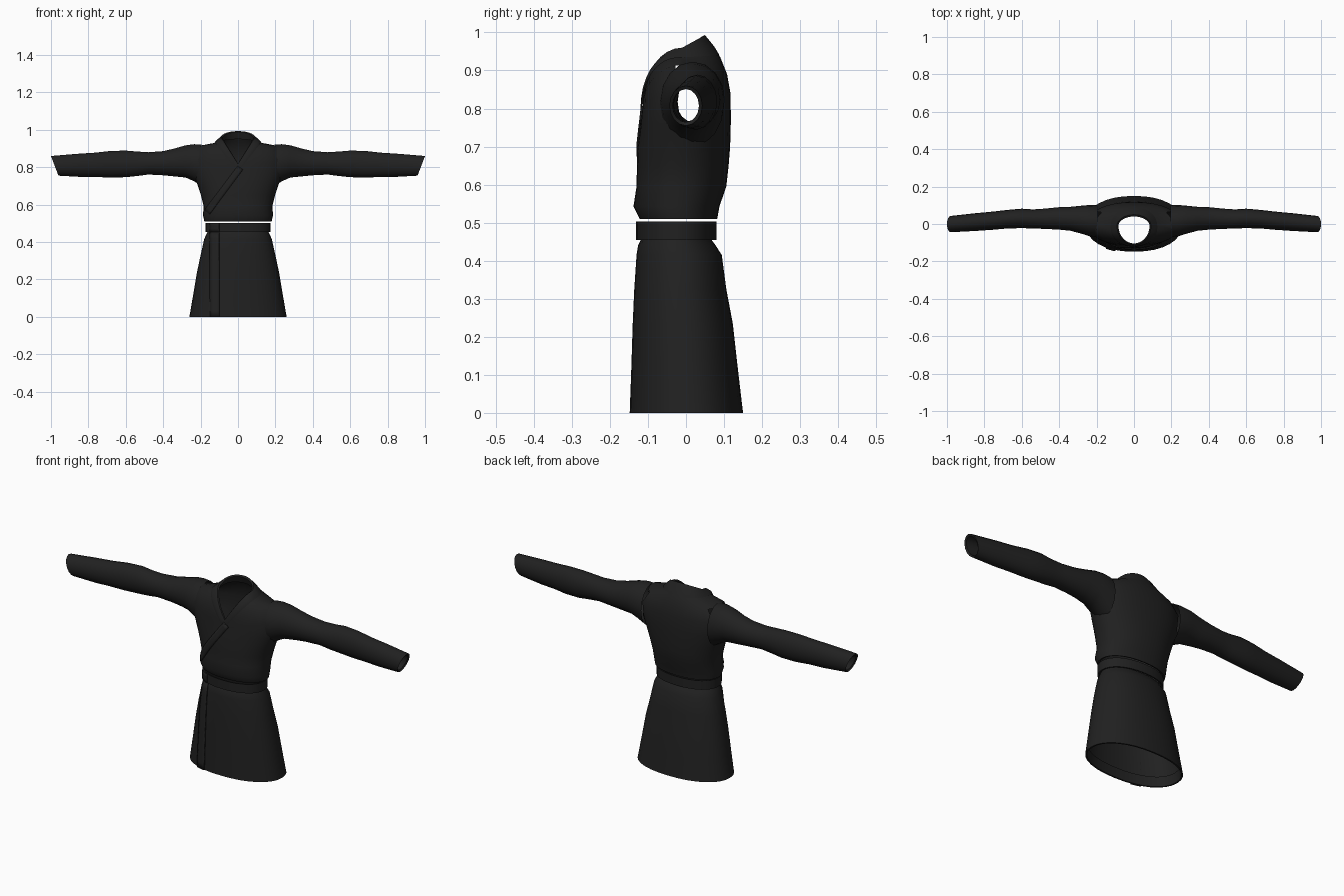
import bpy, bmesh, math
from mathutils import Vector
from mathutils.bvhtree import BVHTree

if "Cube" in bpy.data.objects:
    bpy.data.objects.remove(bpy.data.objects["Cube"])

cloth = bpy.data.materials.new("black cloth")
cloth.diffuse_color = (0.015, 0.015, 0.015, 1)
cloth.use_nodes = True
cloth.node_tree.nodes["Principled BSDF"].inputs["Base Color"].default_value = cloth.diffuse_color


def finish(name, bm, angle=40):
    bmesh.ops.recalc_face_normals(bm, faces=bm.faces)
    me = bpy.data.meshes.new(name)
    bm.to_mesh(me)
    bm.free()
    me.materials.append(cloth)
    ob = bpy.data.objects.new(name, me)
    bpy.context.collection.objects.link(ob)
    bpy.ops.object.select_all(action='DESELECT')
    ob.select_set(True)
    bpy.context.view_layer.objects.active = ob
    bpy.ops.object.shade_smooth_by_angle(angle=math.radians(angle))
    return ob


def loft(rings, close=False):
    """Skin a list of equally long point loops."""
    bm = bmesh.new()
    vs = [[bm.verts.new(p) for p in r] for r in rings]
    n = len(vs[0])
    pairs = list(zip(vs, vs[1:])) + ([(vs[-1], vs[0])] if close else [])
    for a, b in pairs:
        for i in range(n):
            j = (i + 1) % n
            bm.faces.new((a[i], a[j], b[j], b[i]))
    return bm


def ring(rx, yf, yb, z, zf=None, zb=None, yc=None, e=2.2, n=32):
    """Body loop: half width, front y, back y, side/front/back heights."""
    zf = z if zf is None else zf
    zb = z if zb is None else zb
    yc = (yf + yb) / 2 if yc is None else yc
    pts = []
    for i in range(n):
        a = 2 * math.pi * i / n
        c, s = math.cos(a), math.sin(a)
        c = math.copysign(abs(c) ** (2 / e), c)
        s = math.copysign(abs(s) ** (2 / e), s)
        if s < 0:
            pts.append((rx * c, yc + s * (yc - yf), zf + (z - zf) * abs(c)))
        else:
            pts.append((rx * c, yc + s * (yb - yc), z + (zb - z) * s))
    return pts


def plate(name, base, a, b, width, thick, lift, rows=14, cols=3):
    """Thin strip from a to b (x, z) that hugs the front of another part."""
    bvh = BVHTree.FromObject(base, bpy.context.evaluated_depsgraph_get())
    a, b = Vector(a), Vector(b)
    d = (b - a).normalized()
    side = Vector((-d.y, d.x)) * width
    bm = bmesh.new()
    grid = []
    for i in range(rows + 1):
        row = []
        for j in range(cols + 1):
            p = a.lerp(b, i / rows) + side * (j / cols - 0.5)
            hit = bvh.ray_cast(Vector((p.x, -1, p.y)), Vector((0, 1, 0)))[0]
            if hit is None or hit.y > 0:
                hit = bvh.find_nearest(Vector((p.x, -0.12, p.y)))[0]
            row.append(bm.verts.new((p.x, hit.y - lift, p.y)))
        grid.append(row)
    for r, q in zip(grid, grid[1:]):
        for j in range(cols):
            bm.faces.new((r[j], r[j + 1], q[j + 1], q[j]))
    ob = finish(name, bm)
    sol = ob.modifiers.new("thickness", 'SOLIDIFY')
    sol.thickness = thick
    sol.offset = 0
    return ob


# Jacket body, bloused over the belt and open at neck and armholes
bm = loft([
    ring(0.168, -0.11, 0.07, 0.515),
    ring(0.180, -0.122, 0.082, 0.510),
    ring(0.187, -0.138, 0.088, 0.543),
    ring(0.184, -0.130, 0.106, 0.595),
    ring(0.198, -0.129, 0.112, 0.65),
    ring(0.214, -0.127, 0.116, 0.70),
    ring(0.238, -0.120, 0.118, 0.76, 0.75, 0.77),
    ring(0.248, -0.116, 0.117, 0.85, 0.78, 0.84),
    ring(0.205, -0.114, 0.108, 0.915, 0.795, 0.89),
    ring(0.125, -0.112, 0.090, 0.930, 0.81, 0.935),
    ring(0.088, -0.106, 0.050, 0.953, 0.82, 0.985, yc=-0.01),
])
holes = [f for f in bm.faces if abs(f.calc_center_median().x) > 0.19
         and ((f.calc_center_median().y - 0.01) / 0.06) ** 2
         + ((f.calc_center_median().z - 0.83) / 0.075) ** 2 < 1]
bmesh.ops.delete(bm, geom=holes, context='FACES')
jacket = finish("jacket_body", bm, 50)

# Collar band following the V neck
finish("collar", loft([
    ring(0.125, -0.120, 0.088, 0.934, 0.775, 0.940),
    ring(0.112, -0.120, 0.075, 0.945, 0.790, 0.962),
    ring(0.091, -0.112, 0.050, 0.960, 0.818, 0.993, yc=-0.01, e=2),
    ring(0.083, -0.104, 0.040, 0.955, 0.820, 0.988, yc=-0.01, e=2),
    ring(0.090, -0.104, 0.055, 0.935, 0.800, 0.950, yc=-0.01, e=2),
]))

# Diagonal wrap edge across the chest
plate("lapel", jacket, (0.012, 0.797), (-0.165, 0.56), 0.035, 0.005, 0.003)

# Sleeves: x, bottom z, top z, front y, back y, with slight folds
SLEEVE = [
    (0.195, 0.700, 0.922, -0.070, 0.100), (0.235, 0.725, 0.923, -0.066, 0.102),
    (0.28, 0.745, 0.917, -0.052, 0.098), (0.34, 0.751, 0.900, -0.036, 0.092),
    (0.40, 0.757, 0.886, -0.030, 0.090), (0.48, 0.761, 0.880, -0.026, 0.082),
    (0.54, 0.753, 0.884, -0.024, 0.078), (0.60, 0.747, 0.889, -0.022, 0.082),
    (0.68, 0.744, 0.887, -0.024, 0.075), (0.76, 0.748, 0.878, -0.031, 0.066),
    (0.85, 0.748, 0.872, -0.037, 0.058), (0.99, 0.755, 0.860, -0.044, 0.043),
    (0.985, 0.764, 0.851, -0.035, 0.034), (0.90, 0.766, 0.855, -0.032, 0.038),
]


def sleeve_ring(x, zb, zt, yf, yb, n=16):
    slant = 0.02 * max(0, (x - 0.7) / 0.29)
    pts = []
    for i in range(n):
        a = 2 * math.pi * i / n
        s = math.sin(a)
        pts.append((x - slant / 2 + slant * s, (yf + yb) / 2 + (yb - yf) / 2 * math.cos(a),
                    (zb + zt) / 2 + (zt - zb) / 2 * s))
    return pts


for name, m in (("left_sleeve", 1), ("right_sleeve", -1)):
    finish(name, loft([[(m * x, y, z) for x, y, z in sleeve_ring(*r)] for r in SLEEVE]))

# Skirt with a turned-in hem
skirt = finish("skirt", loft([
    ring(0.160, -0.115, 0.062, 0.462),
    ring(0.170, -0.126, 0.078, 0.440),
    ring(0.181, -0.130, 0.094, 0.415),
    ring(0.201, -0.136, 0.106, 0.325),
    ring(0.220, -0.140, 0.123, 0.235),
    ring(0.241, -0.144, 0.137, 0.11),
    ring(0.260, -0.148, 0.150, 0.0),
    ring(0.252, -0.140, 0.142, 0.0),
    ring(0.246, -0.136, 0.136, 0.05),
]))

# Overlapping front edge of the skirt
plate("skirt_front_edge", skirt, (-0.125, 0.452), (-0.125, 0.0), 0.05, 0.006, 0.004)

# Belt
belt = finish("belt", loft([
    ring(0.164, -0.122, 0.071, 0.457),
    ring(0.173, -0.131, 0.080, 0.455),
    ring(0.173, -0.131, 0.080, 0.503),
    ring(0.164, -0.122, 0.071, 0.501),
], close=True), 30)
plate("belt_overlap", belt, (-0.15, 0.479), (-0.10, 0.479), 0.046, 0.005, 0.002, rows=4)
